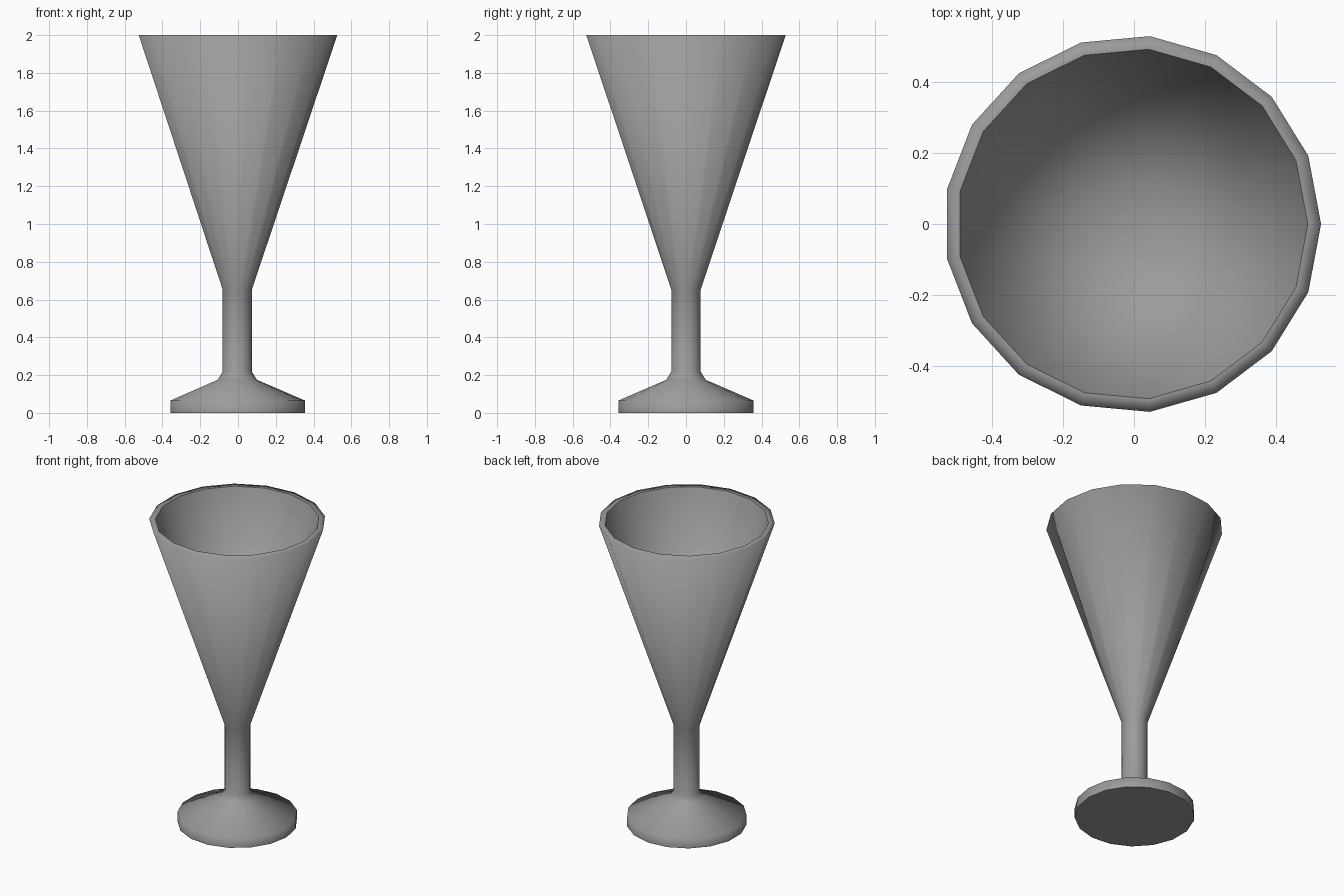
import bpy, bmesh, math

if "Cube" in bpy.data.objects:
    bpy.data.objects.remove(bpy.data.objects["Cube"])

SIDES = 17
SHIFT = -0.0045  # an odd-sided lathe is slightly off-centre in its bounds

# Goblet outline (radius, height): foot, collar, stem, cone, rim, inside tip
PROFILE = [(0.36, 0.0), (0.36, 0.065), (0.105, 0.175), (0.078, 0.218),
           (0.078, 0.653), (0.53, 2.0), (0.493, 2.0)]
INNER_TIP = 0.62


def ring(bm, r, z):
    return [bm.verts.new((r * math.cos(i * math.tau / SIDES) + SHIFT,
                          r * math.sin(i * math.tau / SIDES), z))
            for i in range(SIDES)]


bm = bmesh.new()
rings = [ring(bm, r, z) for r, z in PROFILE]

# Outer wall and rim
for a, b in zip(rings, rings[1:]):
    for i in range(SIDES):
        j = (i + 1) % SIDES
        bm.faces.new((a[i], a[j], b[j], b[i]))

# Conical inside of the cup, crisp where it meets the rim
tip = bm.verts.new((SHIFT, 0, INNER_TIP))
for i in range(SIDES):
    a, b = rings[-1][i], rings[-1][(i + 1) % SIDES]
    bm.faces.new((a, b, tip))
    bm.edges.get((a, b)).smooth = False

for f in bm.faces:
    f.smooth = True

# Flat underside with a crisp edge
bottom = bm.faces.new(rings[0][::-1])
for e in bottom.edges:
    e.smooth = False

mesh = bpy.data.meshes.new("goblet")
bm.to_mesh(mesh)
bm.free()
goblet = bpy.data.objects.new("goblet", mesh)
bpy.context.collection.objects.link(goblet)

# Darker grey surface
grey = bpy.data.materials.new("grey")
grey.diffuse_color = (0.33, 0.33, 0.33, 1)
grey.use_nodes = True
grey.node_tree.nodes["Principled BSDF"].inputs["Base Color"].default_value = grey.diffuse_color
mesh.materials.append(grey)
